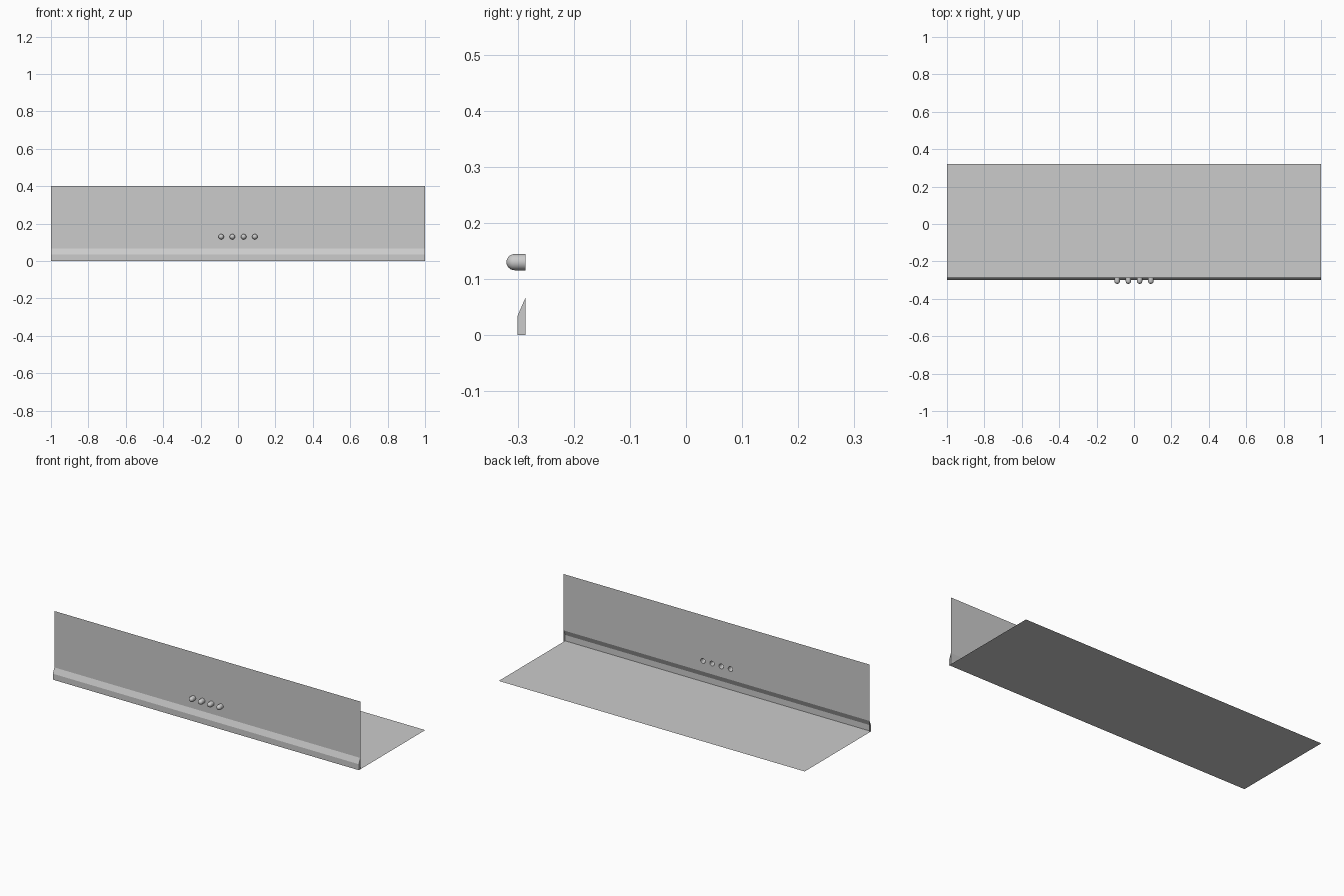
import bpy, bmesh
from math import sin, cos, pi

if "Cube" in bpy.data.objects:
    bpy.data.objects.remove(bpy.data.objects["Cube"])

WALL_Y, FOOT_Y, BACK_Y = -0.286, -0.30, 0.32
PEG_X = (-0.09, -0.03, 0.03, 0.09)
PEG_Z, PEG_R, SIDES = 0.13, 0.0145, 24


def finish(bm, name, smooth=False):
    me = bpy.data.meshes.new(name)
    bm.to_mesh(me)
    bm.free()
    ob = bpy.data.objects.new(name, me)
    bpy.context.collection.objects.link(ob)
    for p in me.polygons:
        p.use_smooth = smooth
    return ob


def ring(bm, x, y, r):
    return [bm.verts.new((x + r * cos(2 * pi * i / SIDES), y,
                          PEG_Z + r * sin(2 * pi * i / SIDES))) for i in range(SIDES)]


def loop_edges(bm, vs):
    return [bm.edges.new((vs[i - 1], vs[i])) for i in range(len(vs))]


# wall sheet with round openings behind the pegs
bm = bmesh.new()
rect = [bm.verts.new((x, WALL_Y, z)) for x, z in
        ((-1, 0.067), (1, 0.067), (1, 0.4), (-1, 0.4))]
edges = loop_edges(bm, rect)
for x in PEG_X:
    edges += loop_edges(bm, ring(bm, x, WALL_Y, PEG_R))
bmesh.ops.triangle_fill(bm, use_beauty=True, edges=edges, normal=(0, -1, 0))
finish(bm, "wall")

# hollow skirting with a sloped top and closed ends
bm = bmesh.new()
profile = ((FOOT_Y, 0), (FOOT_Y, 0.035), (WALL_Y, 0.067), (WALL_Y, 0))
left, right = [[bm.verts.new((x, y, z)) for y, z in profile] for x in (-1, 1)]
for i in range(2):
    bm.faces.new((left[i], right[i], right[i + 1], left[i + 1]))
bm.faces.new(left[::-1])
bm.faces.new(right[::-1])
bmesh.ops.recalc_face_normals(bm, faces=bm.faces[:])
finish(bm, "skirting")

# floor sheet
bm = bmesh.new()
bm.faces.new([bm.verts.new((x, y, 0)) for x, y in
              ((-1, FOOT_Y), (1, FOOT_Y), (1, BACK_Y), (-1, BACK_Y))])
finish(bm, "floor")

# round-nosed pegs, open at the back
for n, x in enumerate(PEG_X):
    bm = bmesh.new()
    rings = [ring(bm, x, WALL_Y, PEG_R)]
    base = -0.32 + PEG_R
    for k in range(6):
        a = k * pi / 12
        rings.append(ring(bm, x, base - PEG_R * sin(a), PEG_R * cos(a)))
    for a, b in zip(rings, rings[1:]):
        for i in range(SIDES):
            bm.faces.new((a[i - 1], a[i], b[i], b[i - 1]))
    tip = bm.verts.new((x, -0.32, PEG_Z))
    for i in range(SIDES):
        bm.faces.new((rings[-1][i - 1], rings[-1][i], tip))
    bm.normal_update()
    if bm.faces[:][-1].normal.y > 0:
        bmesh.ops.reverse_faces(bm, faces=bm.faces[:])
    finish(bm, f"peg_{n + 1}", True)
